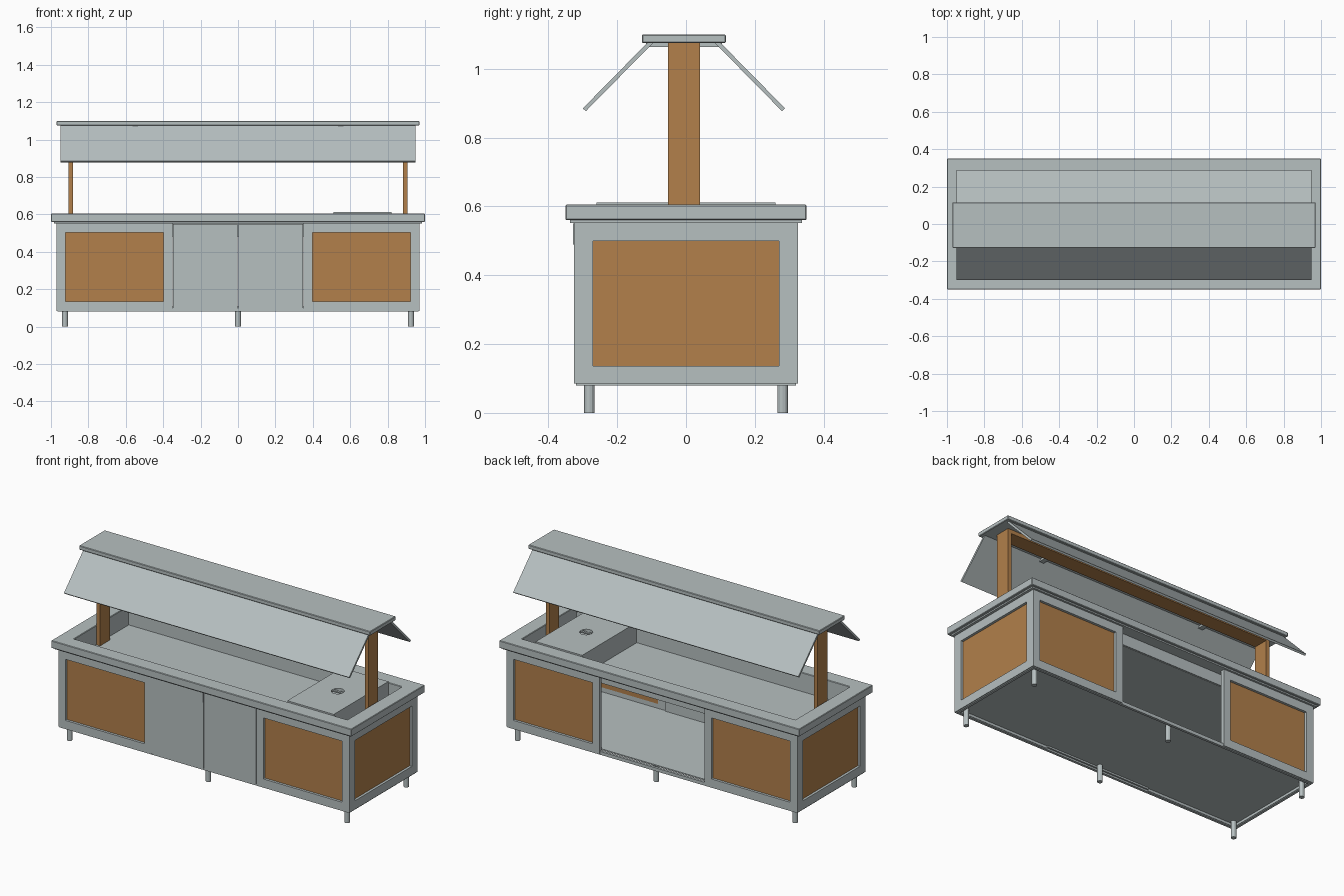
import bpy, bmesh, math
from mathutils import Vector

if "Cube" in bpy.data.objects:
    bpy.data.objects.remove(bpy.data.objects["Cube"])


def material(name, rgb):
    m = bpy.data.materials.new(name)
    m.diffuse_color = (*rgb, 1)
    m.use_nodes = True
    m.node_tree.nodes["Principled BSDF"].inputs["Base Color"].default_value = m.diffuse_color
    return m


STEEL = material("brushed steel", (0.47, 0.525, 0.53))
WOOD = material("warm wood", (0.445, 0.216, 0.07))


def make(name, bm, mat):
    bmesh.ops.recalc_face_normals(bm, faces=bm.faces)
    me = bpy.data.meshes.new(name)
    bm.to_mesh(me)
    bm.free()
    me.materials.append(mat)
    ob = bpy.data.objects.new(name, me)
    bpy.context.collection.objects.link(ob)
    return ob


def box(name, x, y, z, mat=STEEL):
    bm = bmesh.new()
    bmesh.ops.create_cube(bm, size=1)
    for v in bm.verts:
        v.co = [r[0] if c < 0 else r[1] for c, r in zip(v.co, (x, y, z))]
    return make(name, bm, mat)


def cylinder(name, x, y, z0, z1, r, sides):
    bm = bmesh.new()
    bmesh.ops.create_cone(bm, cap_ends=True, segments=sides, radius1=r, radius2=r, depth=z1 - z0)
    bmesh.ops.translate(bm, verts=bm.verts, vec=(x, y, (z0 + z1) / 2))
    return make(name, bm, STEEL)


def frame(name, axis, outer, inner, depth, mat=STEEL):
    """Rectangular ring; outer/inner are (u0, u1, v0, v1), extruded along axis."""
    bm = bmesh.new()
    loops = []
    for d in depth:
        for u0, u1, v0, v1 in (outer, inner):
            loop = []
            for u, v in ((u0, v0), (u1, v0), (u1, v1), (u0, v1)):
                p = {"x": (d, u, v), "y": (u, d, v), "z": (u, v, d)}[axis]
                loop.append(bm.verts.new(p))
            loops.append(loop)
    o0, i0, o1, i1 = loops
    for a, b in ((o0, i0), (i0, i1), (i1, o1), (o1, o0)):
        for k in range(4):
            n = (k + 1) % 4
            bm.faces.new((a[k], a[n], b[n], b[k]))
    return make(name, bm, mat)


# Cabinet walls: steel frames around recessed wood panels
for sx, side in ((-1, "left"), (1, "right")):
    x0, x1 = sorted((sx * 0.35, sx * 0.97))
    px0, px1 = sorted((sx * 0.397, sx * 0.922))
    for sy, face in ((-1, "front"), (1, "back")):
        ys = sorted((sy * 0.325, sy * 0.302))
        frame(f"{face}_{side}_frame", "y", (x0, x1, 0.085, 0.555), (px0, px1, 0.135, 0.503), ys)
        ys = sorted((sy * 0.31, sy * 0.302))
        box(f"{face}_{side}_wood_panel", (px0, px1), ys, (0.135, 0.503), WOOD)
    frame(f"{side}_end_frame", "x", (-0.302, 0.302, 0.085, 0.555), (-0.271, 0.271, 0.137, 0.5),
          sorted((sx * 0.97, sx * 0.947)))
    box(f"{side}_end_wood_panel", sorted((sx * 0.955, sx * 0.947)), (-0.271, 0.271), (0.137, 0.5), WOOD)

# Front doors with slim edge grips; the back bay stays open
for i, (x0, x1) in enumerate(((-0.348, -0.002), (0.002, 0.348))):
    box(f"front_door_{i + 1}", (x0, x1), (-0.325, -0.295), (0.09, 0.55))
    box(f"door_grip_{i + 1}", (x1 - 0.006, x1), (-0.328, -0.325), (0.49, 0.55))

# Cabinet floor and base lip
box("cabinet_floor", (-0.947, 0.947), (-0.302, 0.302), (0.1, 0.108))
frame("base_lip", "z", (-0.965, 0.965, -0.32, 0.32), (-0.95, 0.95, -0.305, 0.305), (0.08, 0.1))

# Legs
for x in (-0.925, 0, 0.925):
    for y in (-0.281, 0.281):
        cylinder("leg", x, y, 0, 0.1, 0.015, 12)

# Counter rim and sunken basin
hole = (-0.91, 0.91, -0.26, 0.26)
rim = frame("counter_rim", "z", (-1, 1, -0.35, 0.35), hole, (0.56, 0.605))
bev = rim.modifiers.new("soft edge", "BEVEL")
bev.width = 0.003
bev.segments = 1
frame("rim_underside", "z", (-0.985, 0.985, -0.337, 0.337), (-0.92, 0.92, -0.27, 0.27), (0.552, 0.562))
frame("basin_wall", "z", (-0.92, 0.92, -0.27, 0.27), hole, (0.485, 0.565))
box("basin_floor", (-0.915, 0.915), (-0.265, 0.265), (0.482, 0.49))

# Covered pan with a recessed round grip
pan = box("covered_pan", (0.51, 0.82), (-0.2595, 0.2595), (0.488, 0.612))
cutter = cylinder("grip_cutter", 0.665, 0, 0.597, 0.63, 0.036, 24)
mod = pan.modifiers.new("grip recess", "BOOLEAN")
mod.object = cutter
mod.operation = "DIFFERENCE"
mod.solver = "EXACT"
bpy.context.view_layer.objects.active = pan
bpy.ops.object.modifier_apply(modifier=mod.name)
bpy.data.objects.remove(cutter)
box("pan_grip_bar", (0.632, 0.698), (-0.007, 0.007), (0.605, 0.612))

# Canopy: posts, beam and top shelf
CY = -0.006
for sx, side in ((-1, "left"), (1, "right")):
    box(f"{side}_post", sorted((sx * 0.882, sx * 0.905)), (CY - 0.046, CY + 0.046), (0.489, 1.076), WOOD)
box("canopy_beam", (-0.882, 0.882), (CY - 0.046, CY + 0.046), (1.052, 1.076), WOOD)
shelf = box("canopy_top", (-0.97, 0.97), (CY - 0.122, CY + 0.122), (1.075, 1.1))
bev = shelf.modifiers.new("soft edge", "BEVEL")
bev.width = 0.003
bev.segments = 1
for x in (-0.55, 0.55):
    box("guard_bracket", (x - 0.015, x + 0.015), (CY - 0.11, CY + 0.11), (1.063, 1.076))

# Sloping guards on both sides
for s, side in ((-1, "front"), (1, "back")):
    bm = bmesh.new()
    prof = ((0.106, 1.076), (0.294, 0.885), (0.285, 0.877), (0.09, 1.075))
    ends = [[bm.verts.new((x, CY + s * y, z)) for y, z in prof] for x in (-0.95, 0.95)]
    for e in ends:
        bm.faces.new(e)
    for k in range(4):
        n = (k + 1) % 4
        bm.faces.new((ends[0][k], ends[0][n], ends[1][n], ends[1][k]))
    make(f"{side}_guard", bm, STEEL)
